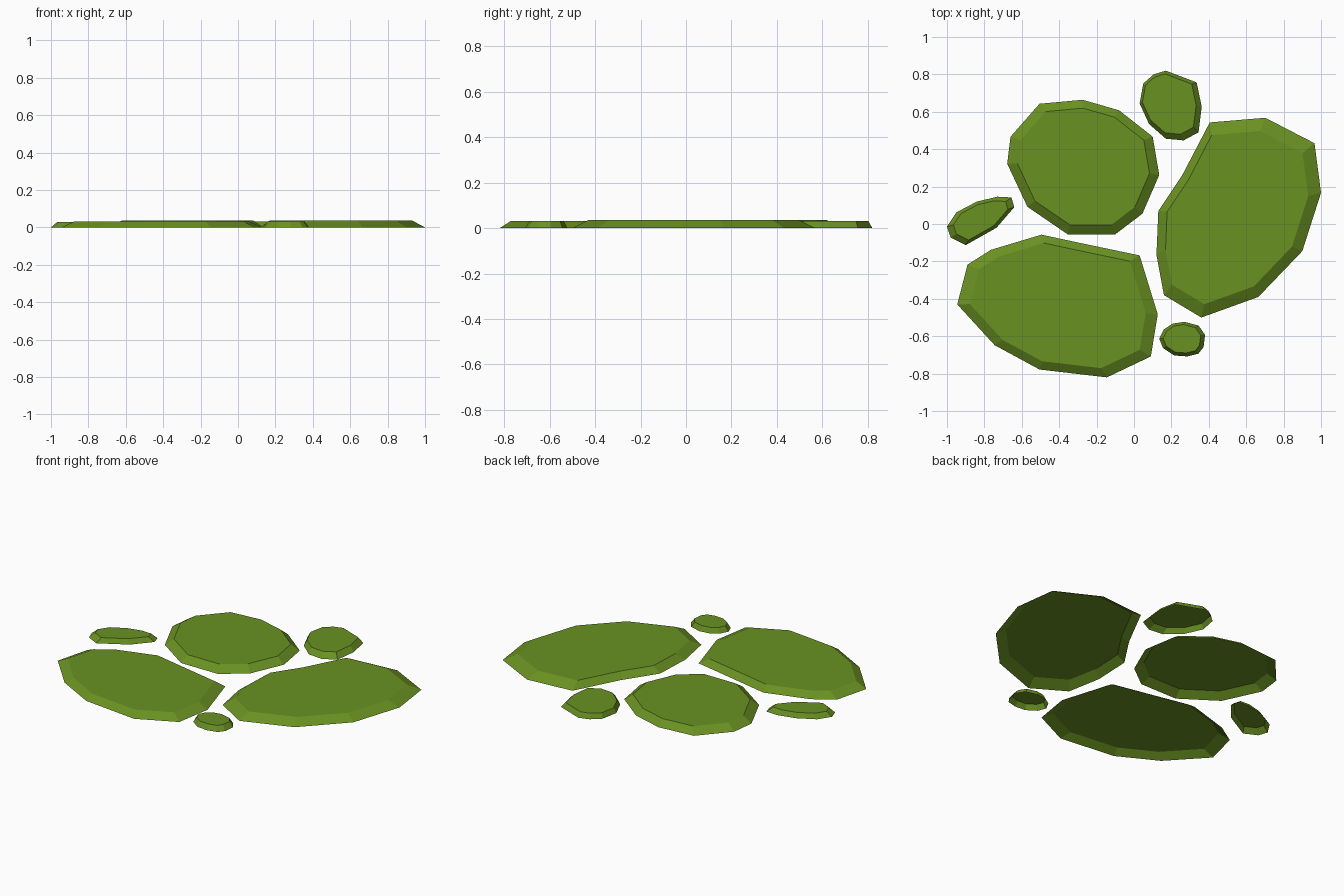
import bpy, bmesh

moss = bpy.data.materials.new("moss_green")
moss.diffuse_color = (0.143, 0.283, 0.016, 1)


def slab(name, outline, centre, shrink, height):
    """Thin patch, open underneath: ground outline, sloped rim, smaller top face."""
    bm = bmesh.new()
    cx, cy = centre
    low = [bm.verts.new((x, y, 0)) for x, y in outline]
    top = [bm.verts.new((cx + (x - cx) * shrink, cy + (y - cy) * shrink, height))
           for x, y in outline]
    # outlines run clockwise, so reverse for upward and outward normals
    bm.faces.new(top[::-1])
    n = len(low)
    for i in range(n):
        j = (i + 1) % n
        bm.faces.new((low[i], top[i], top[j], low[j]))
    bm.normal_update()
    mesh = bpy.data.meshes.new(name)
    bm.to_mesh(mesh)
    bm.free()
    mesh.materials.append(moss)
    bpy.context.collection.objects.link(bpy.data.objects.new(name, mesh))


# three large patches
slab("back_left_patch",
     [(-.505, .643), (-.275, .664), (-.08, .608), (.10, .467), (.135, .262), (.045, .055),
      (-.10, -.055), (-.355, -.055), (-.57, .092), (-.678, .322), (-.66, .467)],
     (-.26, .325), .868, .036)
slab("right_patch",
     [(.405, .543), (.702, .568), (.965, .432), (1.0, .167), (.90, -.145), (.665, -.39),
      (.36, -.50), (.16, -.38), (.12, -.165), (.13, .07), (.26, .265)],
     (.485, .035), .867, .036)
slab("front_left_patch",
     [(-.89, -.217), (-.765, -.138), (-.495, -.057), (-.28, -.103), (.03, -.168), (.127, -.483),
      (.09, -.708), (-.145, -.82), (-.505, -.778), (-.745, -.648), (-.945, -.43)],
     (-.395, -.42), .877, .031)

# three small patches
slab("small_back_patch",
     [(.05, .752), (.105, .80), (.17, .82), (.335, .757), (.362, .627), (.345, .49),
      (.265, .447), (.17, .456), (.08, .535), (.03, .645)],
     (.14, .69), .865, .031)
slab("small_front_patch",
     [(.135, -.613), (.16, -.563), (.205, -.533), (.27, -.523), (.345, -.543), (.38, -.593),
      (.372, -.658), (.345, -.693), (.285, -.708), (.215, -.703), (.155, -.663)],
     (.25, -.605), .82, .031)
slab("small_left_patch",
     [(-1, -.014), (-.95, .062), (-.84, .12), (-.73, .146), (-.655, .142), (-.64, .09),
      (-.735, -.02), (-.90, -.113), (-.98, -.073)],
     (-.82, .03), .81, .029)
